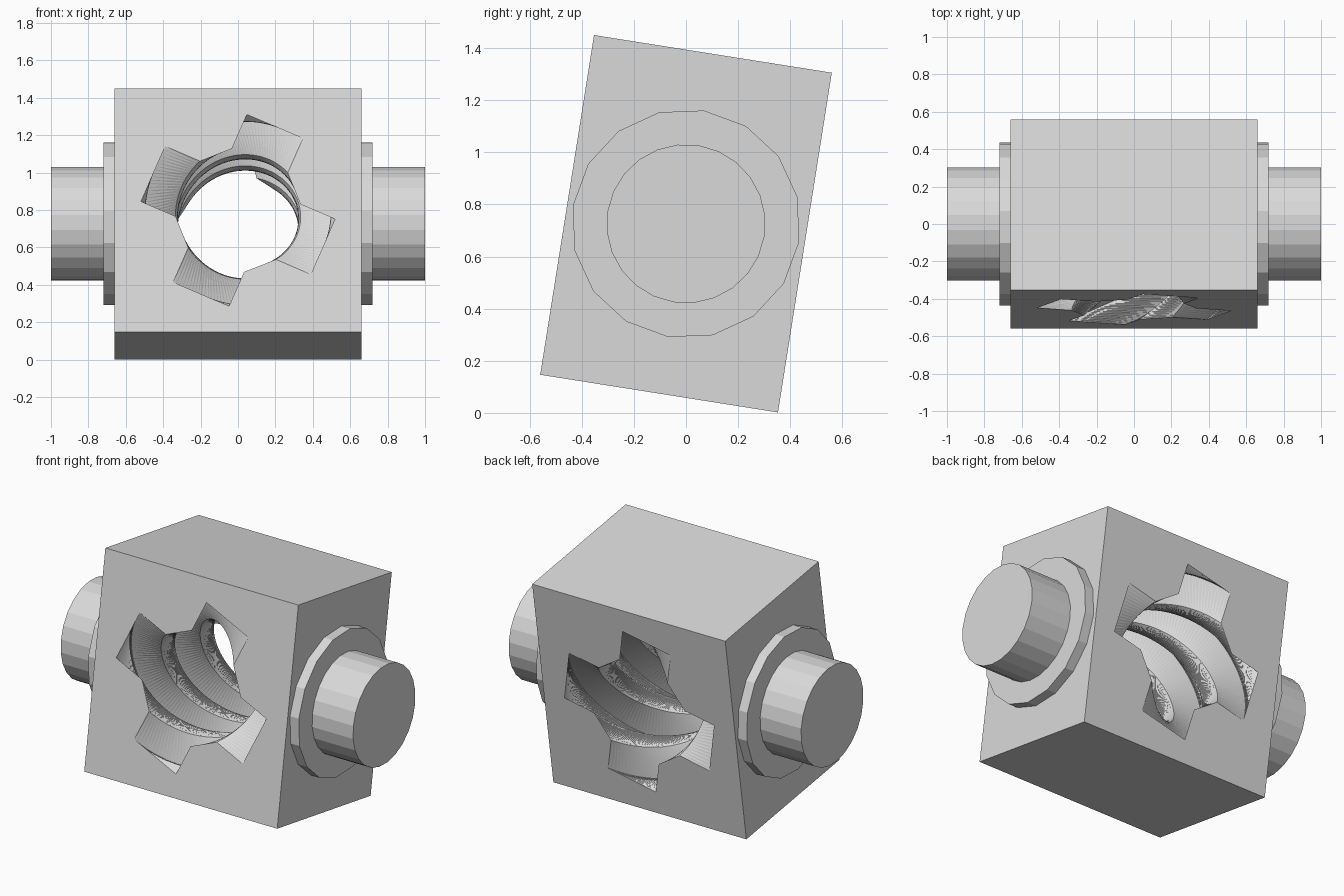
import bpy
import bmesh
from math import radians, cos, sin, sqrt
from mathutils import Matrix

cube = bpy.data.objects.get("Cube")
if cube:
    bpy.data.objects.remove(cube, do_unlink=True)

GREY = (0.7, 0.7, 0.7, 1)
grey = bpy.data.materials.new("plain grey")
grey.use_nodes = True
grey.diffuse_color = GREY
grey.node_tree.nodes["Principled BSDF"].inputs["Base Color"].default_value = GREY

DEPTH = 0.924
POSE = Matrix.Translation((0, 0, 0.726)) @ Matrix.Rotation(radians(-9), 4, "X")


def make_object(name, bm):
    """Turn a bmesh into a tilted grey object."""
    bmesh.ops.recalc_face_normals(bm, faces=bm.faces)
    mesh = bpy.data.meshes.new(name)
    bm.to_mesh(mesh)
    bm.free()
    mesh.materials.append(grey)
    obj = bpy.data.objects.new(name, mesh)
    bpy.context.collection.objects.link(obj)
    obj.matrix_world = POSE
    return obj


def disc(name, sides, radius, x_in, x_out, turn):
    """Cylinder along x with one corner turned from the upright."""
    bm = bmesh.new()
    bmesh.ops.create_cone(bm, cap_ends=True, segments=sides, radius1=radius,
                          radius2=radius, depth=abs(x_out - x_in))
    bmesh.ops.transform(bm, verts=bm.verts, matrix=Matrix.Translation(
        ((x_in + x_out) / 2, 0, 0)) @ Matrix.Rotation(turn, 4, "X")
        @ Matrix.Rotation(radians(90), 4, "Y"))
    return make_object(name, bm)


# Block
bm = bmesh.new()
bmesh.ops.create_cube(bm, size=1)
bmesh.ops.scale(bm, vec=(1.32, DEPTH, 1.32), verts=bm.verts)
block = make_object("block", bm)

# Twisted four-armed bore
half, reach, core = 0.163, 0.495, 0.335
root = sqrt(core ** 2 - half ** 2)
arm = [(root, -half), (reach, -half), (reach, half), (root, half)]
profile = []
for k in range(4):
    a = radians(90 * k)
    profile += [(u * cos(a) - v * sin(a), u * sin(a) + v * cos(a)) for u, v in arm]

STEPS, EXTRA = 100, 3
bm = bmesh.new()
rings = []
for i in range(-EXTRA, STEPS + EXTRA + 1):
    t = i / STEPS
    a = radians(66.5 + 215.5 * t)
    rings.append([bm.verts.new((u * cos(a) - v * sin(a), DEPTH * (t - 0.5),
                                u * sin(a) + v * cos(a))) for u, v in profile])
for r0, r1 in zip(rings, rings[1:]):
    for j in range(len(profile)):
        k = (j + 1) % len(profile)
        bm.faces.new((r0[j], r0[k], r1[k], r1[j]))
bm.faces.new(rings[0])
bm.faces.new(rings[-1])
bmesh.ops.triangulate(bm, faces=bm.faces)
cutter = make_object("bore_cutter", bm)
cutter.hide_render = True

cut = block.modifiers.new("bore", "BOOLEAN")
cut.operation = "DIFFERENCE"
cut.solver = "EXACT"
cut.object = cutter
bpy.context.view_layer.update()
bpy.context.view_layer.objects.active = block
bpy.ops.object.modifier_apply(modifier=cut.name)
bpy.data.objects.remove(cutter, do_unlink=True)

# Collars and shafts on both sides
for side, s in (("left", 1), ("right", -1)):
    disc(side + "_collar", 16, 0.44, s * 0.64, s * 0.72, 0)
    disc(side + "_shaft", 24, 0.305, s * 0.66, s, 0)
